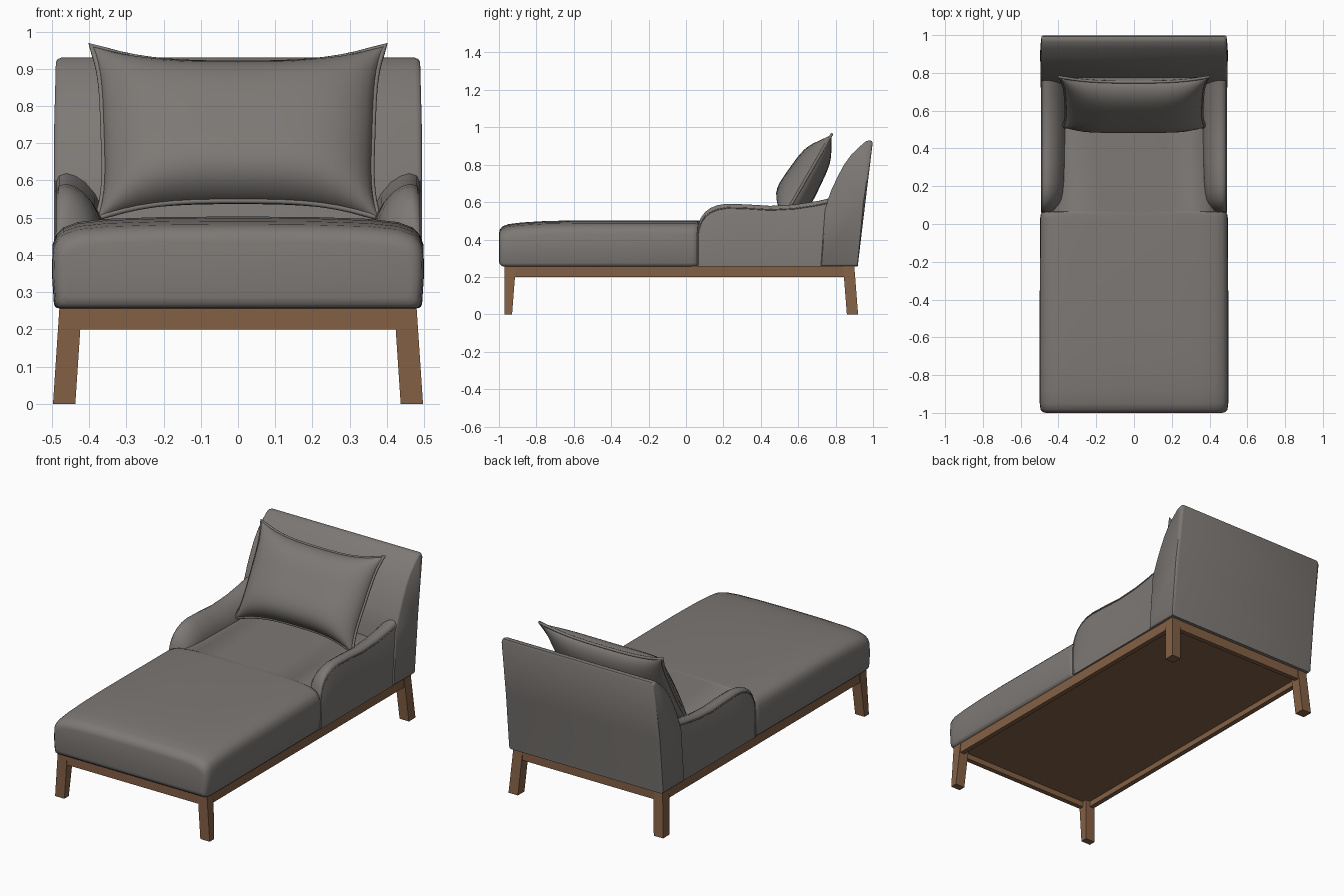
import bpy, bmesh, math
from mathutils import Vector

if "Cube" in bpy.data.objects:
    bpy.data.objects.remove(bpy.data.objects["Cube"], do_unlink=True)


def material(name, rgb):
    m = bpy.data.materials.new(name)
    m.use_nodes = True
    m.diffuse_color = (*rgb, 1)
    bsdf = m.node_tree.nodes["Principled BSDF"]
    bsdf.inputs["Base Color"].default_value = (*rgb, 1)
    bsdf.inputs["Roughness"].default_value = 0.8
    return m


FABRIC = material("grey fabric", (0.205, 0.19, 0.178))
WOOD = material("brown wood", (0.23, 0.118, 0.06))


def finish(name, bm, mat, bevel=0, angle=40, smooth=True):
    bmesh.ops.recalc_face_normals(bm, faces=bm.faces)
    mesh = bpy.data.meshes.new(name)
    bm.to_mesh(mesh)
    bm.free()
    mesh.materials.append(mat)
    ob = bpy.data.objects.new(name, mesh)
    bpy.context.collection.objects.link(ob)
    if bevel:
        mod = ob.modifiers.new("soft edges", "BEVEL")
        mod.width, mod.segments, mod.limit_method = bevel, 3, "ANGLE"
    if smooth:
        bpy.ops.object.select_all(action="DESELECT")
        bpy.context.view_layer.objects.active = ob
        ob.select_set(True)
        bpy.ops.object.shade_smooth_by_angle(angle=math.radians(angle))
    return ob


def loft(name, rings, mat, **kw):
    bm = bmesh.new()
    loops = [[bm.verts.new(p) for p in ring] for ring in rings]
    for a, b in zip(loops, loops[1:]):
        for i in range(len(a)):
            j = (i + 1) % len(a)
            bm.faces.new((a[i], a[j], b[j], b[i]))
    bm.faces.new(loops[0])
    bm.faces.new(loops[-1])
    return finish(name, bm, mat, **kw)


def box(name, lo, hi, mat, taper=(0, 0)):
    bm = bmesh.new()
    bmesh.ops.create_cube(bm, size=1)
    for v in bm.verts:
        top = v.co.z > 0
        v.co = Vector([h if c > 0 else l for c, l, h in zip(v.co, lo, hi)])
        if not top:   # narrow the foot on its inner sides
            if abs(v.co.x) < max(abs(lo[0]), abs(hi[0])):
                v.co.x += math.copysign(taper[0], v.co.x)
            if abs(v.co.y) < max(abs(lo[1]), abs(hi[1])):
                v.co.y += math.copysign(taper[1], v.co.y)
    return finish(name, bm, mat, smooth=False)


def piping(name, points, radius, cyclic=False):
    cu = bpy.data.curves.new(name, "CURVE")
    cu.dimensions = "3D"
    cu.bevel_depth, cu.bevel_resolution = radius, 2
    sp = cu.splines.new("POLY")
    sp.points.add(len(points) - 1)
    for p, co in zip(sp.points, points):
        p.co = (*co, 1)
    sp.use_cyclic_u = cyclic
    cu.materials.append(FABRIC)
    ob = bpy.data.objects.new(name, cu)
    bpy.context.collection.objects.link(ob)


# Wooden base: tapered legs, rails and underside board
X, Y0, Y1 = 0.48, -0.97, 0.9
for side, sx in (("left", 1), ("right", -1)):
    xs = sorted((sx * X, sx * (X - 0.06)))
    for end, ys in (("front", (Y0, Y0 + 0.06)), ("back", (Y1 - 0.06, Y1))):
        box(f"{end}_{side}_leg", (xs[0], ys[0], 0), (xs[1], ys[1], 0.256), WOOD, (0.017, 0.02))
    rx = sorted((sx * (X - 0.002), sx * (X - 0.03)))
    box(f"{side}_rail", (rx[0], Y0 + 0.01, 0.2), (rx[1], Y1 - 0.01, 0.258), WOOD)
box("front_rail", (-X + 0.01, Y0 + 0.002, 0.2), (X - 0.01, Y0 + 0.03, 0.258), WOOD)
box("back_rail", (-X + 0.01, Y1 - 0.03, 0.2), (X - 0.01, Y1 - 0.002, 0.258), WOOD)
box("underside_board", (-X + 0.02, Y0 + 0.02, 0.232), (X - 0.02, Y1 - 0.02, 0.257), WOOD)

# Seat cushion: crowned section, narrower between the arms
HALF = [(0.95, 0), (0.978, 0.02), (0.99, 0.08), (1, 0.4), (0.996, 0.7), (0.975, 0.81),
        (0.94, 0.88), (0.86, 0.94), (0.7, 0.975), (0.4, 0.995)]


def seat_ring(y, w, z0, z1):
    pts = [(u * w, z0 + t * (z1 - z0)) for u, t in HALF]
    pts += [(0, z1)] + [(-x, z) for x, z in reversed(pts)]
    return [(x, y, z) for x, z in pts]


seat = [(-1, 0.465, 0.285, 0.435), (-0.996, 0.482, 0.268, 0.452), (-0.982, 0.495, 0.257, 0.47),
        (-0.95, 0.499, 0.255, 0.482), (-0.88, 0.5, 0.255, 0.491), (-0.75, 0.5, 0.255, 0.499),
        (-0.55, 0.5, 0.255, 0.503), (0.03, 0.497, 0.255, 0.503), (0.055, 0.493, 0.255, 0.502),
        (0.064, 0.482, 0.257, 0.501), (0.066, 0.44, 0.257, 0.501), (0.9, 0.42, 0.257, 0.5)]
loft("seat_cushion", [seat_ring(*s) for s in seat], FABRIC, angle=50)

# Backrest: leaning profile drawn across the width
back = [(0.918, 0.256), (0.958, 0.59), (0.998, 0.915), (0.993, 0.927), (0.98, 0.93), (0.962, 0.925),
        (0.93, 0.898), (0.885, 0.855), (0.845, 0.8), (0.81, 0.735), (0.775, 0.66), (0.74, 0.56), (0.72, 0.256)]


def back_ring(x, inset):
    c = Vector((0.88, 0.64))
    pts = [Vector(p) + (c - Vector(p)).normalized() * inset for p in back]
    return [(x * (1 - 0.012 * max(0, p[1] - 0.7) / 0.23), *p) for p in pts]


loft("backrest", [back_ring(x, i) for x, i in
                  ((-0.495, 0.012), (-0.49, 0.004), (-0.48, 0), (0.48, 0), (0.49, 0.004), (0.495, 0.012))],
     FABRIC, angle=45)

# Arms: sections running back from the rounded front (y, top, inner edge)
arm = [(0.06, 0.44, 0.44), (0.064, 0.475, 0.42), (0.078, 0.513, 0.402), (0.1, 0.545, 0.388),
       (0.13, 0.568, 0.378), (0.17, 0.584, 0.372), (0.22, 0.591, 0.368), (0.32, 0.588, 0.364),
       (0.45, 0.58, 0.36), (0.58, 0.587, 0.358), (0.7, 0.605, 0.358), (0.82, 0.632, 0.358),
       (0.9, 0.652, 0.358), (0.955, 0.666, 0.358)]
ROLL = [(1, 0.025), (0.93, 0.006), (0.78, 0), (0.6, 0.006), (0.4, 0.022), (0.2, 0.05), (0.06, 0.085), (0, 0.125)]


def lean(y, z):
    return min(y, 0.914 + (z - 0.255) * 0.115)


for side, sx in (("left", 1), ("right", -1)):
    rings, seam = [], []
    for y, top, inner in arm:
        w = 0.49 - inner
        sec = [(0.488, 0.257)] + [(inner + u * w, top - d) for u, d in ROLL] + [(inner, 0.257)]
        rings.append([(sx * x, lean(y, z), z) for x, z in sec])
        seam.append((sx * 0.488, lean(y, top) + 0.003, top - 0.022))
    loft(f"{side}_arm", rings, FABRIC, angle=50)
    piping(f"{side}_arm_piping", [(sx * 0.488, 0.063, 0.26)] + seam, 0.004)

# Pillow: two bulging faces with pinched corners, leaning on the backrest
N = 20
CENTRE = Vector((0, 0.645, 0.73))
TILT = math.radians(60)
UP = Vector((0, math.cos(TILT), math.sin(TILT)))
OUT = Vector((0, -math.sin(TILT), math.cos(TILT)))


def pillow_point(u, v, face):
    x = u * (0.362 + 0.008 * v + 0.026 * v ** 4)
    h = v * (0.213 + 0.056 * abs(u) ** 3)
    puff = ((1 - u ** 4) * (1 - v ** 4)) ** 0.6 * (1 - 0.2 * v)
    depth = puff * (0.105 if face > 0 else -0.085)
    return CENTRE + Vector((x, 0, 0)) + UP * h + OUT * depth


bm = bmesh.new()
for face in (1, -1):
    steps = [math.sin(math.pi / 2 * (2 * i / N - 1)) for i in range(N + 1)]
    grid = [[bm.verts.new(pillow_point(u, v, face)) for u in steps] for v in steps]
    for r0, r1 in zip(grid, grid[1:]):
        for i in range(N):
            bm.faces.new((r0[i], r0[i + 1], r1[i + 1], r1[i]))
bmesh.ops.remove_doubles(bm, verts=bm.verts, dist=0.0002)
finish("pillow", bm, FABRIC, angle=60)

ts = [2 * i / N - 1 for i in range(N)]
rim = [(t, -1) for t in ts] + [(1, t) for t in ts] + [(-t, 1) for t in ts] + [(-1, -t) for t in ts]
piping("pillow_piping", [pillow_point(u, v, 1) for u, v in rim], 0.008, True)
